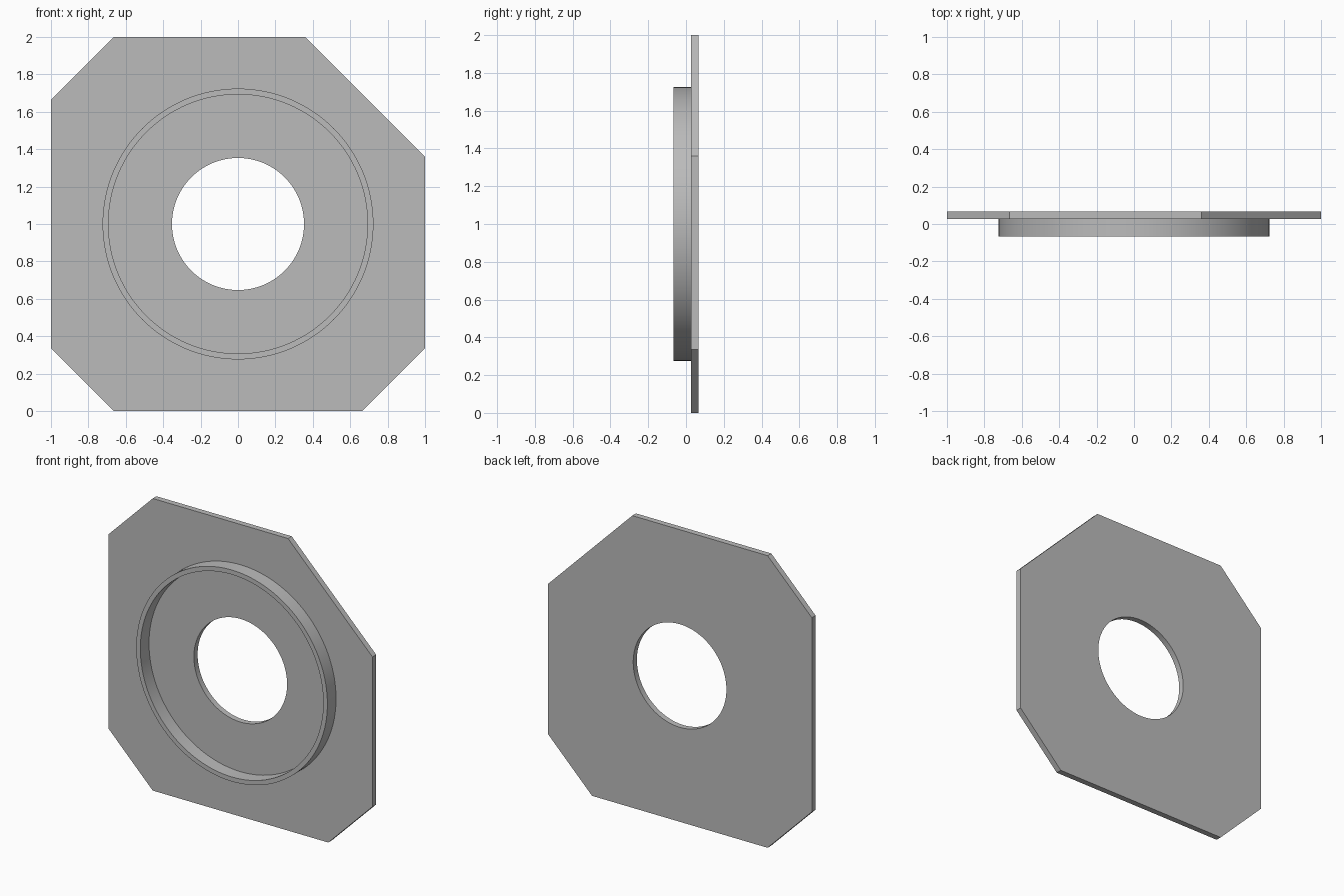
import bpy, bmesh, math
from mathutils import Matrix

cube = bpy.data.objects.get("Cube")
if cube:
    bpy.data.objects.remove(cube, do_unlink=True)

SEGMENTS = 128
CENTRE_Z = 1.0
FRONT, SEAM, BACK = -0.067, 0.027, 0.067

grey = bpy.data.materials.new("plain grey")
grey.use_nodes = True
colour = (0.5, 0.5, 0.5, 1)
grey.diffuse_color = colour
grey.node_tree.nodes["Principled BSDF"].inputs["Base Color"].default_value = colour


def finish(name, bm):
    """Turn a bmesh into a named grey object."""
    bmesh.ops.recalc_face_normals(bm, faces=bm.faces)
    mesh = bpy.data.meshes.new(name)
    bm.to_mesh(mesh)
    bm.free()
    mesh.materials.append(grey)
    obj = bpy.data.objects.new(name, mesh)
    bpy.context.collection.objects.link(obj)
    return obj


def smooth(obj):
    bpy.ops.object.select_all(action='DESELECT')
    obj.select_set(True)
    bpy.context.view_layer.objects.active = obj
    bpy.ops.object.shade_smooth_by_angle(angle=math.radians(30))


def cut_hole(obj, radius):
    """Bore a round hole along y through the object."""
    bm = bmesh.new()
    bmesh.ops.create_cone(bm, cap_ends=True, segments=SEGMENTS, radius1=radius,
                          radius2=radius, depth=1,
                          matrix=Matrix.Translation((0, 0, CENTRE_Z))
                          @ Matrix.Rotation(math.pi / 2, 4, 'X'))
    cutter = finish("hole_cutter", bm)
    mod = obj.modifiers.new("hole", 'BOOLEAN')
    mod.operation, mod.solver, mod.object = 'DIFFERENCE', 'EXACT', cutter
    bpy.context.view_layer.objects.active = obj
    bpy.ops.object.modifier_apply(modifier=mod.name)
    bpy.data.objects.remove(cutter, do_unlink=True)


# Plate with chamfered corners, the upper left one larger
outline = [(-1, 0.335), (-0.665, 0), (0.665, 0), (1, 0.335),
           (1, 1.36), (0.36, 2), (-0.665, 2), (-1, 1.665)]
bm = bmesh.new()
face = bm.faces.new([bm.verts.new((x, SEAM, z)) for x, z in outline])
side = bmesh.ops.extrude_face_region(bm, geom=[face])["geom"]
bmesh.ops.translate(bm, vec=(0, BACK - SEAM, 0),
                    verts=[v for v in side if isinstance(v, bmesh.types.BMVert)])
plate = finish("mounting_plate", bm)
cut_hole(plate, 0.353)
smooth(plate)

# Thin raised collar, seated slightly into the plate
bm = bmesh.new()
profile = [(0.693, SEAM + 0.01), (0.693, FRONT), (0.724, FRONT), (0.724, SEAM + 0.01)]
verts = [bm.verts.new((r, y, CENTRE_Z)) for r, y in profile]
edges = [bm.edges.new((verts[i], verts[(i + 1) % 4])) for i in range(4)]
bmesh.ops.spin(bm, geom=verts + edges, cent=(0, 0, CENTRE_Z), axis=(0, 1, 0),
               angle=math.tau, steps=SEGMENTS, use_merge=True)
bmesh.ops.remove_doubles(bm, verts=bm.verts, dist=0.0001)
smooth(finish("collar", bm))
